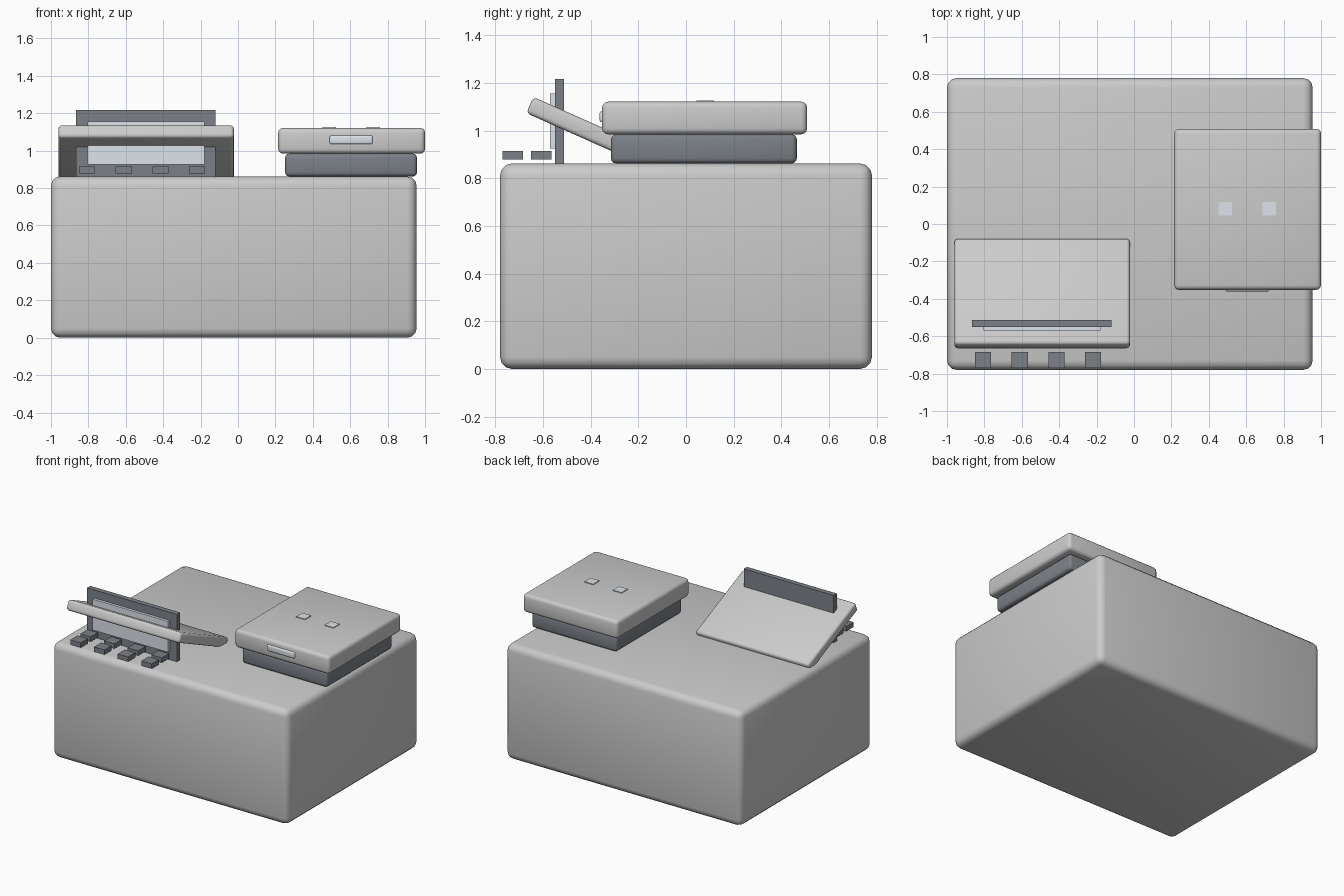
import bpy
from math import radians

if "Cube" in bpy.data.objects:
    bpy.data.objects.remove(bpy.data.objects["Cube"])


def material(name, color):
    m = bpy.data.materials.new(name)
    m.diffuse_color = (*color, 1)
    m.use_nodes = True
    m.node_tree.nodes["Principled BSDF"].inputs["Base Color"].default_value = m.diffuse_color
    return m


dark = material("dark_plastic", (0.2, 0.22, 0.245))
pale = material("pale_panel", (0.72, 0.77, 0.82))


def box(name, x, y, z, bevel=0.0, mat=None, segments=3):
    """Box spanning the given (min, max) ranges, with optional rounded edges."""
    bpy.ops.mesh.primitive_cube_add(
        size=1, location=[(a + b) / 2 for a, b in (x, y, z)])
    ob = bpy.context.object
    ob.name = name
    ob.scale = [b - a for a, b in (x, y, z)]
    bpy.ops.object.transform_apply(location=False, rotation=False, scale=True)
    if bevel:
        mod = ob.modifiers.new("rounded_edges", "BEVEL")
        mod.width = bevel
        mod.segments = segments
        bpy.ops.object.modifier_apply(modifier=mod.name)
        bpy.ops.object.shade_smooth_by_angle(angle=radians(35))
    if mat:
        ob.data.materials.append(mat)
    return ob


# Main cabinet
box("body", (-1, 0.955), (-0.78, 0.78), (0, 0.862), 0.05)

# Dark plinth and overhanging lid on the right
box("lid_base", (0.252, 0.957), (-0.315, 0.465), (0.862, 0.984), 0.022, dark)
box("lid", (0.215, 1.0), (-0.352, 0.508), (0.984, 1.121), 0.025)
box("lid_handle", (0.49, 0.72), (-0.362, -0.335), (1.035, 1.082), 0.009, pale)

# Two small tabs on top of the lid
for i, x in enumerate((0.487, 0.723)):
    box(f"lid_tab_{i + 1}", (x - 0.036, x + 0.036), (0.045, 0.117),
        (1.11, 1.127), mat=pale)

# Tilted panel on the left, its back edge sunk into the body
panel = box("tilted_panel", (-0.96, -0.022), (-0.682, -0.062),
            (0.944, 1.018), 0.018)
panel.rotation_euler.x = radians(-24)

# Upright display frame with its screen, cutting through the panel
box("display_frame", (-0.865, -0.12), (-0.55, -0.512), (0.86, 1.217), mat=dark)
box("display_screen", (-0.805, -0.18), (-0.57, -0.545), (0.925, 1.156), mat=pale)

# Two rows of four keys
for row, y in enumerate((-0.727, -0.608)):
    for col in range(4):
        x = -0.807 + 0.196 * col
        box(f"key_{row + 1}_{col + 1}", (x - 0.043, x + 0.043),
            (y - 0.043, y + 0.043), (0.879, 0.915), mat=dark)
